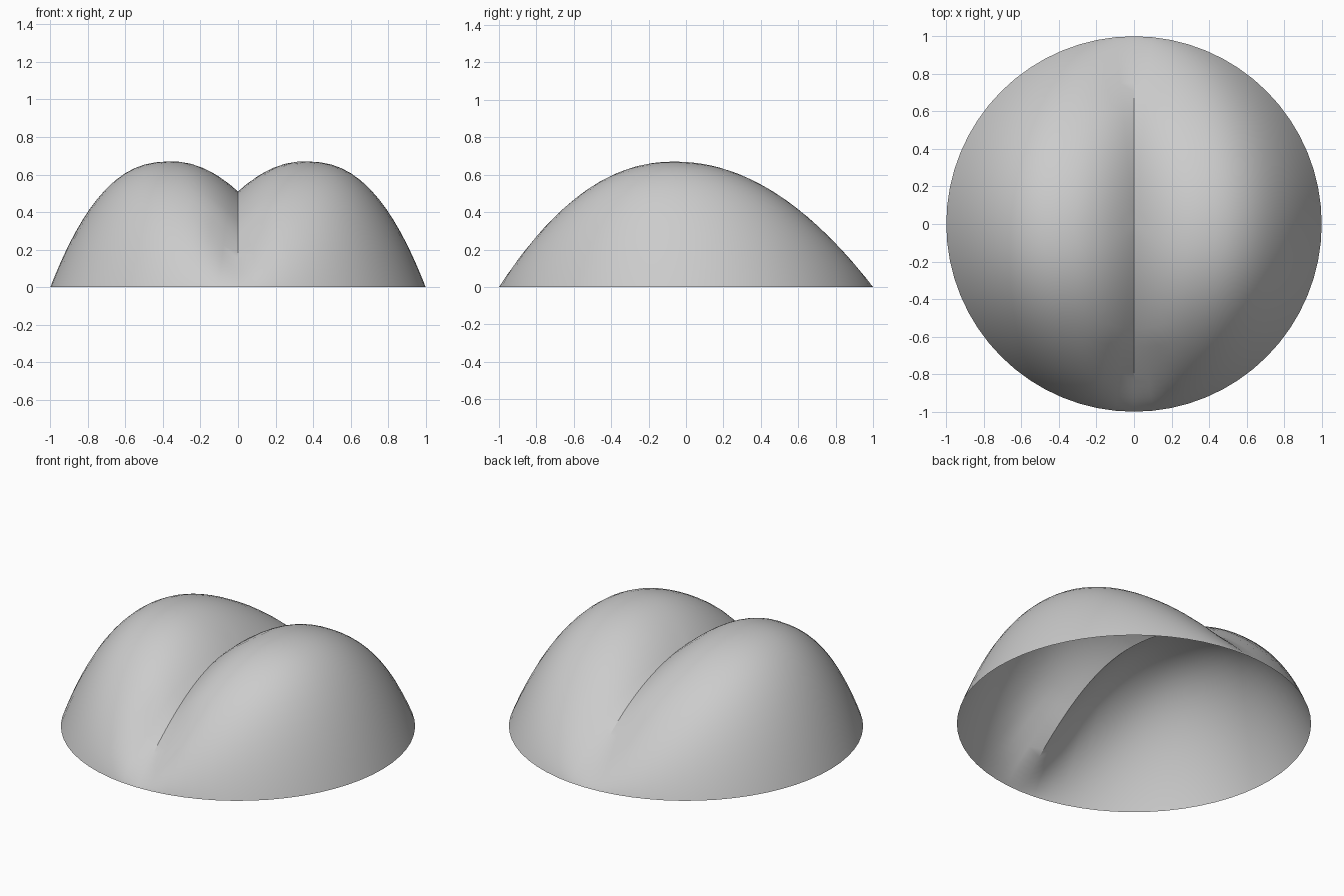
import bpy, bmesh, math

if "Cube" in bpy.data.objects:
    bpy.data.objects.remove(bpy.data.objects["Cube"])

SEGMENTS, RINGS = 64, 24
PEAK_Z, PEAK_Y, RIDGE = 0.67, -0.06, 0.35


def height(x, y):
    """Twin-lobed dome: lengthwise arch times a cross-section with a cleft."""
    if y < PEAK_Y:
        arch = 1 - (min(1, (PEAK_Y - y) / (1 + PEAK_Y))) ** 2.15
    else:
        arch = 1 - (min(1, (y - PEAK_Y) / (1 - PEAK_Y))) ** 2.04
    chord = math.sqrt(max(1e-9, 1 - y * y))
    u = min(1, abs(x) / chord)
    if u > RIDGE:
        section = 1 - ((u - RIDGE) / (1 - RIDGE)) ** 2.5
    else:
        # sharp groove in the middle, rounding out toward both ends
        v = u / RIDGE
        soft = min(1, max(0, (abs(y) - 0.6) / 0.25))
        dip = (1 - soft) * (1 - v) ** 2 + soft * math.cos(v * math.pi / 2) ** 2
        depth = 0.24 + (-0.06 if y > 0 else 0.1) * y * y / 0.65
        section = 1 - depth * dip
    return PEAK_Z * arch * section


# Open shell from concentric rings, closer together near the steep rim
bm = bmesh.new()
centre = bm.verts.new((0, 0, height(0, 0)))
rings = []
for i in range(1, RINGS + 1):
    r = math.sin(i / RINGS * math.pi / 2)
    ring = []
    for j in range(SEGMENTS):
        a = 2 * math.pi * j / SEGMENTS
        x, y = r * math.cos(a), r * math.sin(a)
        ring.append(bm.verts.new((x, y, 0 if i == RINGS else height(x, y))))
    rings.append(ring)
for j in range(SEGMENTS):
    k = (j + 1) % SEGMENTS
    bm.faces.new((centre, rings[0][j], rings[0][k]))
    for a, b in zip(rings, rings[1:]):
        bm.faces.new((a[j], b[j], b[k], a[k]))

# Smooth surface with a hard crease along the cleft
for f in bm.faces:
    f.smooth = True
for e in bm.edges:
    if all(abs(v.co.x) < 1e-4 and -0.84 < v.co.y < 0.78 for v in e.verts):
        e.smooth = False

mesh = bpy.data.meshes.new("cleft_dome_shell")
bm.to_mesh(mesh)
bm.free()
shell = bpy.data.objects.new("cleft_dome_shell", mesh)
bpy.context.collection.objects.link(shell)

grey = bpy.data.materials.new("light grey")
grey.diffuse_color = (0.6, 0.6, 0.6, 1)
grey.use_nodes = True
grey.node_tree.nodes["Principled BSDF"].inputs["Base Color"].default_value = grey.diffuse_color
mesh.materials.append(grey)
